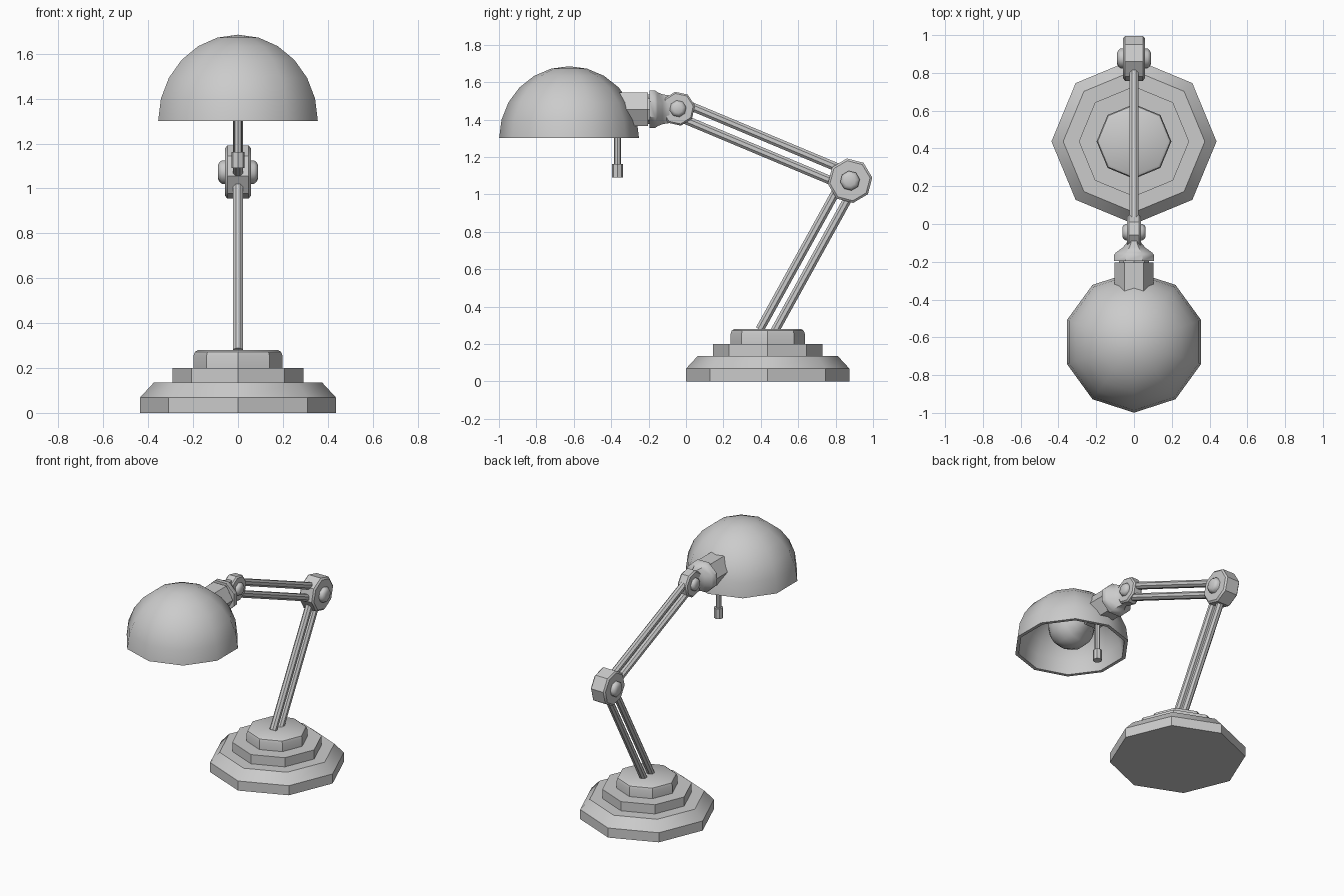
import bpy, bmesh
from math import sin, cos, radians, pi
from mathutils import Vector

if "Cube" in bpy.data.objects:
    bpy.data.objects.remove(bpy.data.objects["Cube"])


def loft(name, origin, axis, rings, sides=8, rot=0, angle=40):
    """Stack polygon rings (distance, radius_u[, radius_v]) along an axis and skin them."""
    d = Vector(axis).normalized()
    u = Vector((0, 1, 0)) if abs(d.x) > 0.9 else Vector((1, 0, 0))
    v = d.cross(u)
    bm = bmesh.new()
    loops = []
    for ring in rings:
        t, ru, rv = ring[0], ring[1], ring[-1]
        loops.append([bm.verts.new(Vector(origin) + d * t
                                   + u * ru * cos(radians(rot) + 2 * pi * k / sides)
                                   + v * rv * sin(radians(rot) + 2 * pi * k / sides))
                      for k in range(sides)])
    for a, b in zip(loops, loops[1:]):
        for k in range(sides):
            n = (k + 1) % sides
            bm.faces.new((a[k], a[n], b[n], b[k]))
    if rings[0][1] > 0:
        bm.faces.new(loops[0][::-1])
    if rings[-1][1] > 0:
        bm.faces.new(loops[-1])
    bmesh.ops.remove_doubles(bm, verts=bm.verts, dist=1e-5)
    bmesh.ops.recalc_face_normals(bm, faces=bm.faces)
    mesh = bpy.data.meshes.new(name)
    bm.to_mesh(mesh)
    bm.free()
    ob = bpy.data.objects.new(name, mesh)
    bpy.context.collection.objects.link(ob)
    bpy.ops.object.select_all(action='DESELECT')
    ob.select_set(True)
    bpy.context.view_layer.objects.active = ob
    bpy.ops.object.shade_smooth_by_angle(angle=radians(angle))
    return ob


def rod_pair(name, start, end, gap):
    """Two parallel thin rods, offset sideways in the yz plane."""
    a, b = Vector(start), Vector(end)
    d = b - a
    side = d.normalized().cross(Vector((1, 0, 0)))
    for i, s in enumerate((-1, 1)):
        loft(f"{name}_{i + 1}", a + side * gap * s, d,
             [(0, 0.025), (d.length, 0.025)], rot=22.5)


def joint(name, centre, radius, half, bolt_r, bolt_half, rot):
    """Chamfered octagonal disc with a rounded bolt through it."""
    loft(name + "_disc", centre, (1, 0, 0),
         [(-half, radius * 0.9), (-half + 0.01, radius),
          (half - 0.01, radius), (half, radius * 0.9)], rot=rot)
    h, r = bolt_half, bolt_r
    loft(name + "_bolt", centre, (1, 0, 0),
         [(-h, r * 0.55), (-h + 0.006, r * 0.8), (-h + 0.018, r),
          (h - 0.018, r), (h - 0.006, r * 0.8), (h, r * 0.55)], rot=rot, angle=50)


# Stepped octagonal base
base = (0, 0.437, 0)
loft("base_foot", base, (0, 0, 1), [(0, 0.437), (0.068, 0.437), (0.135, 0.375)])
loft("base_middle", base, (0, 0, 1), [(0.13, 0.292), (0.2, 0.292)])
loft("base_top", base, (0, 0, 1),
     [(0.195, 0.198), (0.255, 0.198), (0.272, 0.192), (0.28, 0.178)])

# Arms and joints
elbow, wrist = (0, 0.877, 1.073), (0, -0.043, 1.458)
rod_pair("lower_arm_rod", (0, 0.427, 0.26), elbow, 0.037)
rod_pair("upper_arm_rod", elbow, wrist, 0.039)
joint("elbow", elbow, 0.12, 0.057, 0.053, 0.09, 8)
joint("wrist", wrist, 0.092, 0.037, 0.045, 0.062, 10)

# Neck: flare, collar and hexagonal socket running into the shade
neck = (0, 0, 1.455)
loft("neck_flare", neck, (0, -1, 0),
     [(0.06, 0.036, 0.075), (0.10, 0.042, 0.082), (0.125, 0.065, 0.086),
      (0.152, 0.105, 0.098), (0.165, 0.115, 0.109), (0.195, 0.115, 0.109)], rot=22.5)
loft("neck_pin", neck, (0, -1, 0), [(0.19, 0.08), (0.215, 0.08)])
loft("bulb_socket", neck, (0, -1, 0), [(0.203, 0.102), (0.43, 0.102)], sides=6)

# Domed ten-sided shade, hollow with a thin wall
steps = [radians(15 * i) for i in range(7)]
inner = [(0.36 * sin(a), 0.35 * cos(a)) for a in reversed(steps)]
outer = [(0.385 * sin(a), 0.374 * cos(a)) for a in steps]
inner[0], outer[-1] = (0.36, 0), (0.385, 0)
loft("shade", (0, -0.625, 1.3), (0, 0, 1), inner + outer, sides=10, rot=90)

# Bulb lying along the socket
ball = [(0.625 - 0.152 * cos(radians(a)), 0.152 * sin(radians(a)))
        for a in range(40, 180, 20)]
loft("bulb", neck, (0, -1, 0), [(0.42, 0.07)] + ball + [(0.777, 0)], sides=12)

# Pull switch
loft("switch_rod", (0, -0.366, 1.12), (0, 0, 1), [(0, 0.018), (0.28, 0.018)])
loft("switch_knob", (0, -0.366, 1.09), (0, 0, 1), [(0, 0.03), (0.072, 0.03)])
